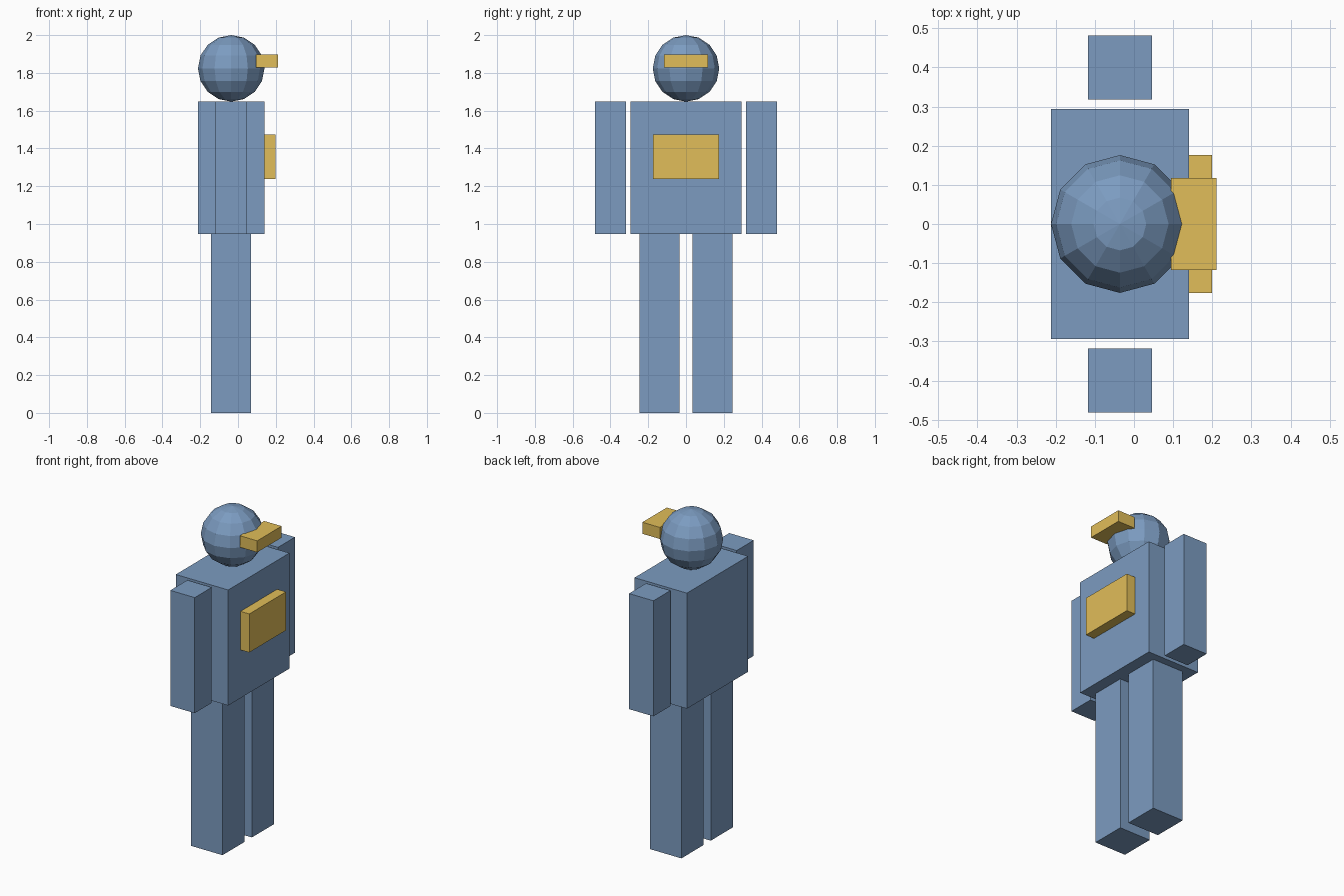
import bpy

if "Cube" in bpy.data.objects:
    bpy.data.objects.remove(bpy.data.objects["Cube"])

def material(name, color):
    m = bpy.data.materials.new(name)
    m.diffuse_color = color
    m.use_nodes = True
    m.node_tree.nodes["Principled BSDF"].inputs["Base Color"].default_value = m.diffuse_color
    return m

blue = material("blue", (0.20, 0.33, 0.53, 1))
yellow = material("yellow", (0.75, 0.51, 0.10, 1))

def box(name, lo, hi, mat):
    """Box spanning two opposite corners."""
    bpy.ops.mesh.primitive_cube_add(size=1, location=[(a + b) / 2 for a, b in zip(lo, hi)])
    ob = bpy.context.object
    ob.name = name
    ob.scale = [b - a for a, b in zip(lo, hi)]
    bpy.ops.object.transform_apply(location=False, rotation=False, scale=True)
    ob.data.materials.append(mat)
    return ob

# Torso
box("torso", (-0.212, -0.294, 0.946), (0.14, 0.294, 1.648), blue)

# Arms and legs, mirrored across y
for side, s in (("left", 1), ("right", -1)):
    for part, x0, x1, y0, y1, z0, z1 in (
        ("arm", -0.118, 0.046, 0.318, 0.481, 0.946, 1.648),
        ("leg", -0.142, 0.069, 0.035, 0.247, 0.0, 0.946),
    ):
        ya, yb = sorted((s * y0, s * y1))
        box(f"{side}_{part}", (x0, ya, z0), (x1, yb, z1), blue)

# Faceted head
bpy.ops.mesh.primitive_uv_sphere_add(segments=12, ring_count=8, radius=0.176,
                                     location=(-0.036, 0, 1.824))
head = bpy.context.object
head.name = "head"
head.data.materials.append(blue)

# Visor and chest panel on the +x side
box("visor", (0.094, -0.117, 1.828), (0.211, 0.117, 1.898), yellow)
box("chest_panel", (0.14, -0.176, 1.239), (0.199, 0.176, 1.473), yellow)
